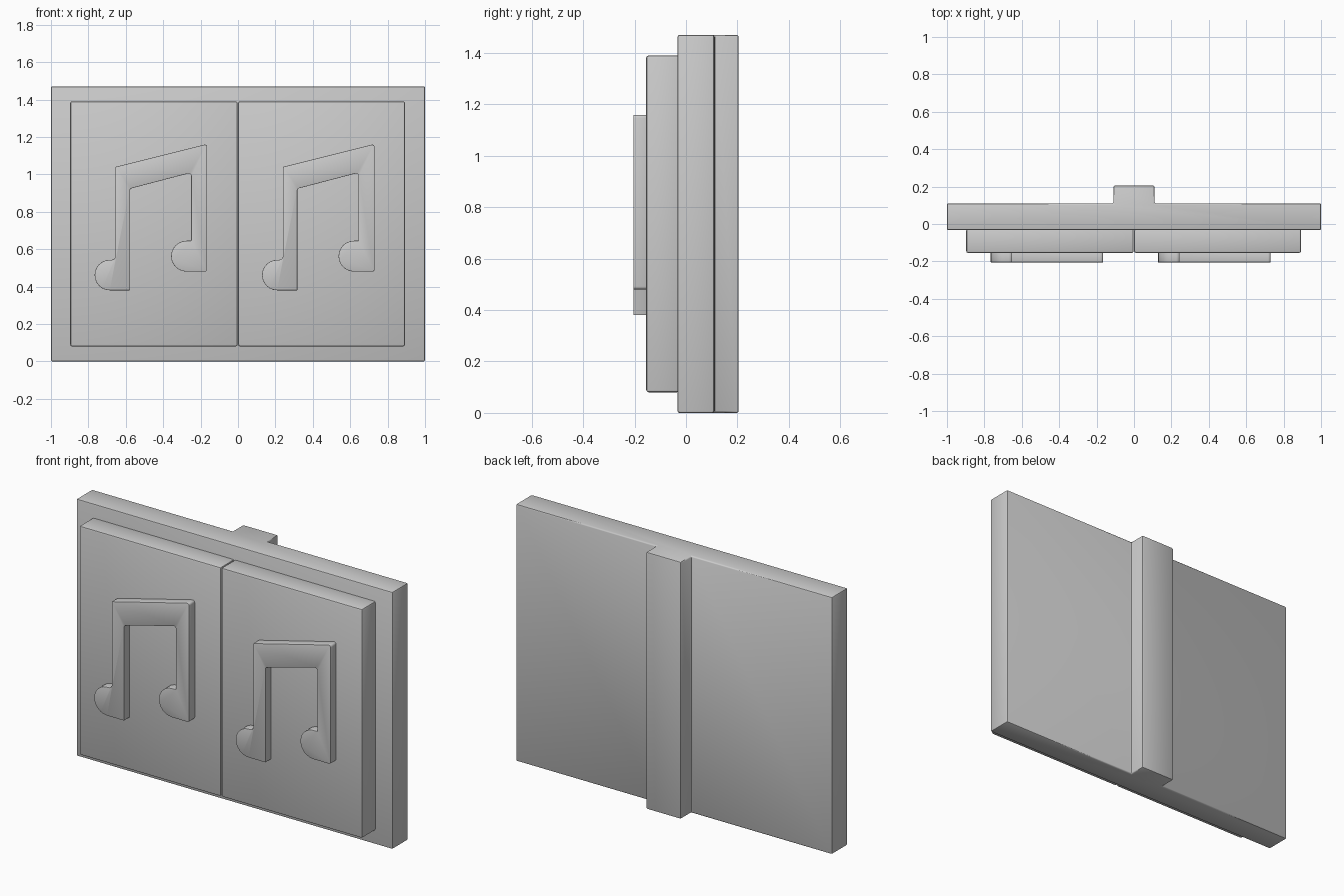
import bpy, bmesh
from math import sin, cos, pi, radians

cube = bpy.data.objects.get("Cube")
if cube:
    bpy.data.objects.remove(cube, do_unlink=True)

grey = bpy.data.materials.new("plain grey")
grey.use_nodes = True
colour = (0.6, 0.6, 0.6, 1)
grey.diffuse_color = colour
grey.node_tree.nodes["Principled BSDF"].inputs["Base Color"].default_value = colour


def prism(name, outline, direction, bevel):
    """Extrude a closed 3D outline along a direction and soften its edges."""
    bm = bmesh.new()
    face = bm.faces.new([bm.verts.new(p) for p in outline])
    moved = bmesh.ops.extrude_face_region(bm, geom=[face])["geom"]
    verts = [v for v in moved if isinstance(v, bmesh.types.BMVert)]
    bmesh.ops.translate(bm, verts=verts, vec=direction)
    bmesh.ops.recalc_face_normals(bm, faces=bm.faces)
    mesh = bpy.data.meshes.new(name)
    bm.to_mesh(mesh)
    bm.free()
    mesh.materials.append(grey)
    obj = bpy.data.objects.new(name, mesh)
    bpy.context.collection.objects.link(obj)
    bpy.ops.object.select_all(action='DESELECT')
    obj.select_set(True)
    bpy.context.view_layer.objects.active = obj
    mod = obj.modifiers.new("soft edges", 'BEVEL')
    mod.width = bevel
    mod.segments = 2
    mod.limit_method = 'ANGLE'
    mod.angle_limit = radians(40)
    bpy.ops.object.modifier_apply(modifier=mod.name)
    bpy.ops.object.shade_smooth_by_angle(angle=radians(35))
    return obj


def arc(cx, cz, r, start, end, steps=12):
    angles = [radians(start + (end - start) * i / steps) for i in range(steps + 1)]
    return [(cx + r * cos(a), cz + r * sin(a)) for a in angles]


# Cover with its raised spine, one continuous profile
half = [(0.11, 0.205), (0.11, 0.11), (1, 0.11), (1, -0.033)]
profile = half + [(-x, y) for x, y in reversed(half)]
prism("cover", [(x, y, 0) for x, y in profile], (0, 0, 1.47), 0.008)

# Beamed note outline: two stems, slanted beam, two round heads
note = [(-0.578, 0.38), (-0.578, 0.915)]
note += arc(-0.565, 0.913, 0.013, 180, 105, 3)[1:]
note += arc(-0.263, 0.992, 0.013, 105, 0, 4)
note += [(-0.25, 0.645)]
note += arc(-0.275, 0.5625, 0.0825, 90, 270)
note += arc(-0.177, 0.492, 0.012, 270, 360, 3)
note += arc(-0.177, 1.147, 0.012, 0, 104, 4)
note += [(-0.655, 1.04)]
note += arc(-0.675, 0.563, 0.02, 0, -90, 4)
note += arc(-0.685, 0.4615, 0.0815, 90, 270)

# Two page blocks, each carrying a raised note
for side, left, right, shift in (("right", -0.897, -0.002, 0), ("left", 0.001, 0.893, 0.895)):
    block = [(left, 0.08), (right, 0.08), (right, 1.39), (left, 1.39)]
    prism(side + "_page_block", [(x, -0.155, z) for x, z in block], (0, 0.13, 0), 0.01)
    prism(side + "_music_note", [(x + shift, -0.205, z) for x, z in note], (0, 0.06, 0), 0.002)
